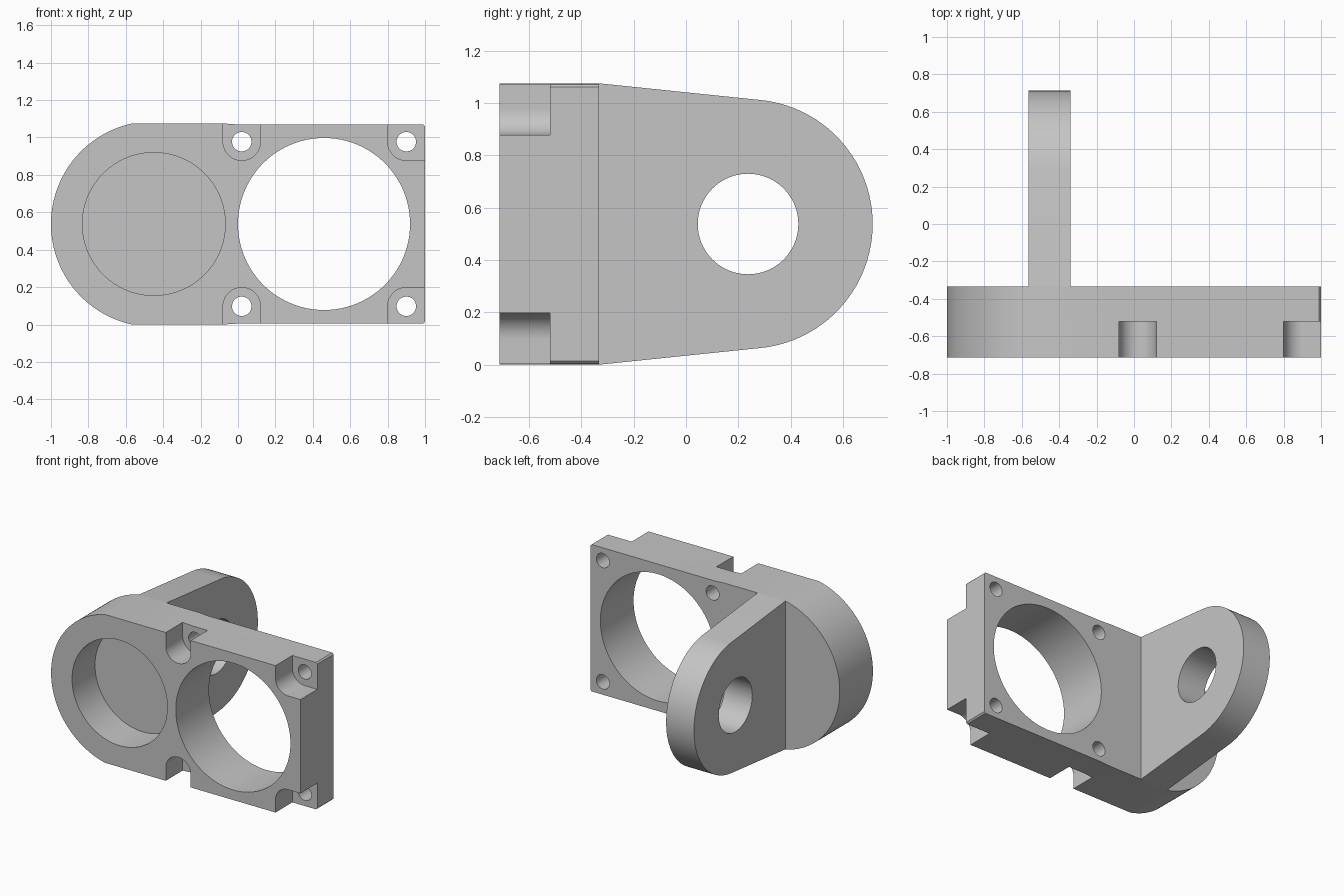
import bpy, bmesh
from math import radians, cos, sin, asin, atan2, hypot, degrees

cube = bpy.data.objects.get("Cube")
if cube:
    bpy.data.objects.remove(cube, do_unlink=True)

MID = 0.5375                  # height of the symmetry plane
FRONT, BACK = -0.713, -0.333  # plate faces
STEP = -0.52                  # floor of the screw recesses
POCKET_FLOOR = -0.45

grey = bpy.data.materials.new("plain grey")
grey.use_nodes = True
grey.diffuse_color = (0.56, 0.56, 0.56, 1)
grey.node_tree.nodes["Principled BSDF"].inputs["Base Color"].default_value = grey.diffuse_color


def arc(cu, cv, r, a0, a1, n):
    """Points on an arc, in degrees, both ends included."""
    angles = [radians(a0 + (a1 - a0) * i / n) for i in range(n + 1)]
    return [(cu + r * cos(a), cv + r * sin(a)) for a in angles]


def circle(cu, cv, r, n=96):
    return arc(cu, cv, r, 0, 360, n)[:-1]


def prism(name, outline, axis, start, end):
    """Extrude an outline, its second coordinate being height from MID."""
    bm = bmesh.new()
    place = (lambda u, v: (u, start, MID + v)) if axis == "y" else (lambda u, v: (start, u, MID + v))
    face = bm.faces.new([bm.verts.new(place(u, v)) for u, v in outline])
    new = bmesh.ops.extrude_face_region(bm, geom=[face])["geom"]
    move = (0, end - start, 0) if axis == "y" else (end - start, 0, 0)
    bmesh.ops.translate(bm, vec=move, verts=[g for g in new if isinstance(g, bmesh.types.BMVert)])
    bmesh.ops.recalc_face_normals(bm, faces=bm.faces)
    mesh = bpy.data.meshes.new(name)
    bm.to_mesh(mesh)
    bm.free()
    mesh.materials.append(grey)
    obj = bpy.data.objects.new(name, mesh)
    bpy.context.collection.objects.link(obj)
    return obj


def activate(obj):
    bpy.ops.object.select_all(action="DESELECT")
    obj.select_set(True)
    bpy.context.view_layer.objects.active = obj


def cut(obj, outline, axis, start, end):
    cutter = prism("cutter", outline, axis, start, end)
    cutter.hide_render = True
    activate(obj)
    mod = obj.modifiers.new("cut", "BOOLEAN")
    mod.operation, mod.solver, mod.object = "DIFFERENCE", "EXACT", cutter
    bpy.ops.object.modifier_apply(modifier=mod.name)
    bpy.data.objects.remove(cutter, do_unlink=True)


def mirrored(points):
    """Lower half outline followed by its reflection."""
    return points + [(u, -v) for u, v in reversed(points)]


# Plate: round end at the model's right, square end at its left
turn = degrees(asin(MID / 0.55))
lower = arc(-0.45, 0, 0.55, 180, 360 - turn - 2 * (90 - turn), 40)
lower += [(-0.08, -MID), (0, 0.005 - MID), (0.99, 0.005 - MID), (1, 0.015 - MID)]
plate = prism("base_plate", mirrored(lower)[:-1], "y", FRONT, BACK)

# Large through hole and blind round pocket
cut(plate, circle(0.46, 0, 0.46), "y", FRONT - 0.1, BACK + 0.1)
cut(plate, circle(-0.45, 0, 0.382), "y", FRONT - 0.1, POCKET_FLOOR)

# Four screw holes, each in a recess open to the plate's edge
for side in (1, -1):
    for x, corner in ((0.02, False), (0.9, True)):
        z = 0.44
        recess = arc(x, z, 0.1, 180, 270 if corner else 360, 24)
        if corner:
            recess.append((1.1, z - 0.1))
        recess += [(recess[-1][0], 0.8), (x - 0.1, 0.8)]
        cut(plate, [(u, v * side) for u, v in recess], "y", FRONT - 0.1, STEP)
        cut(plate, circle(x, z * side, 0.052, 40), "y", STEP - 0.1, BACK + 0.1)

# Lug standing out of the back, tapering into a round end
cy, r = 0.237, 0.476
reach = cy - BACK
tilt = degrees(atan2(MID, reach) + asin(r / hypot(reach, MID))) - 90
top = 180 - degrees(atan2(MID, reach)) - degrees(atan2((reach**2 + MID**2 - r**2) ** 0.5, r))
outline = [(BACK, -MID)] + arc(cy, 0, r, -top, top, 80) + [(BACK, MID)]
lug = prism("pivot_lug", outline, "x", -0.563, -0.34)
cut(lug, circle(cy, 0, 0.192), "x", -0.8, -0.1)

for part in (plate, lug):
    activate(part)
    bpy.ops.object.shade_smooth_by_angle(angle=radians(25))
